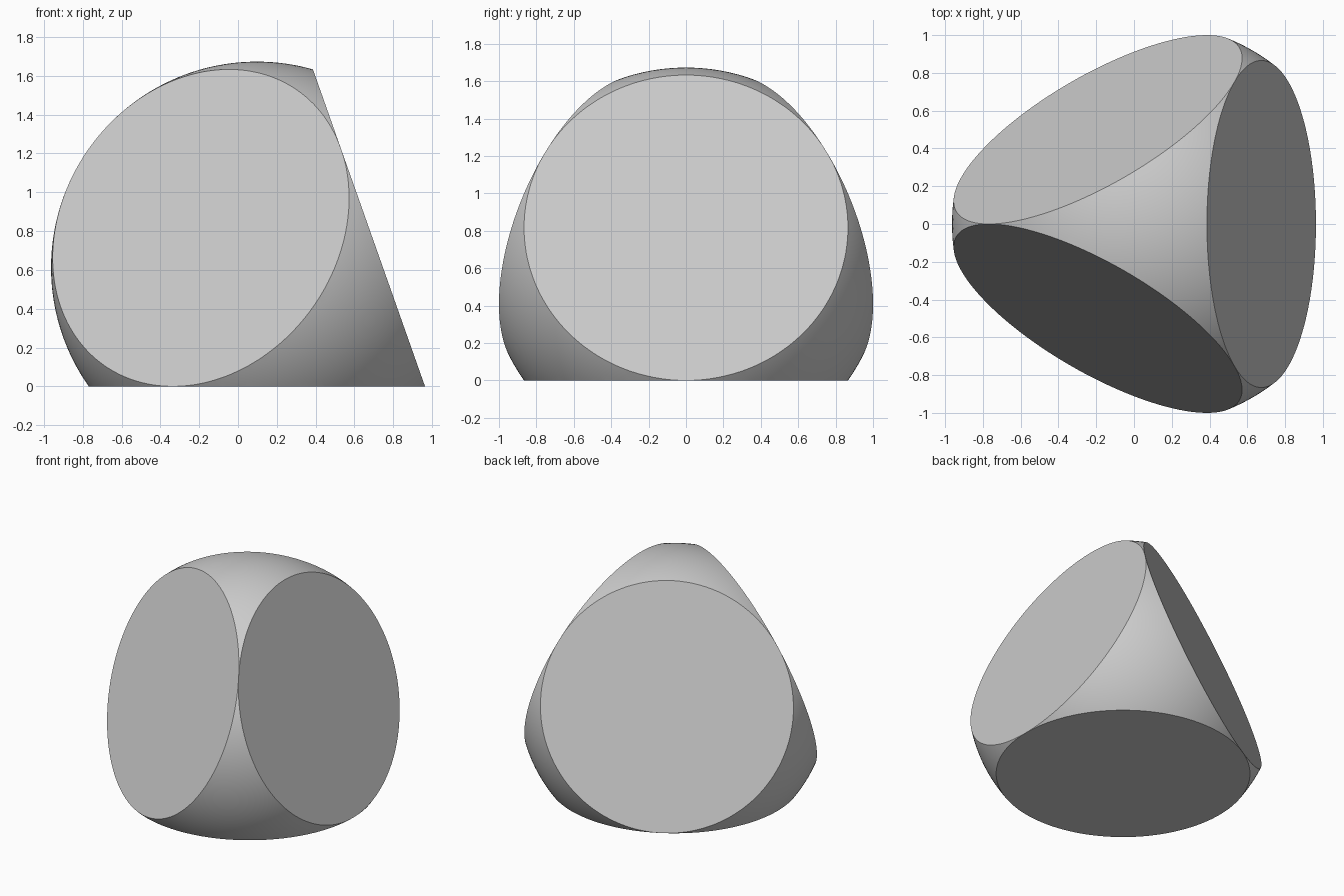
import bpy
import bmesh
from math import sqrt, pi
from mathutils import Vector, Matrix

default = bpy.data.objects.get("Cube")
if default:
    bpy.data.objects.remove(default, do_unlink=True)

# Tetrahedron with edge 3: its midsphere touches every edge, so the cut circles touch too
edge = 3.0
sphere_radius = edge / sqrt(8)
cut_distance = edge / sqrt(24)
circle_radius = edge / sqrt(12)
center = Vector(((sphere_radius - circle_radius) / 2, 0, cut_distance))

# Outward face directions: one down, three around tilted upwards
down = Vector((0, 0, -1))
tilted = Vector((sqrt(8) / 3, 0, 1 / 3))
directions = [down] + [Matrix.Rotation(i * 2 * pi / 3, 3, 'Z') @ tilted for i in range(3)]

# Plain grey for the whole solid
grey = bpy.data.materials.new("light grey")
grey.use_nodes = True
color = (0.6, 0.6, 0.6, 1)
grey.diffuse_color = color
grey.node_tree.nodes["Principled BSDF"].inputs["Base Color"].default_value = color

# Smooth ball
bm = bmesh.new()
bmesh.ops.create_icosphere(bm, subdivisions=6, radius=sphere_radius)
for face in bm.faces:
    face.smooth = True

# Slice off four caps and close each cut with a flat disc
for direction in directions:
    cut = bmesh.ops.bisect_plane(
        bm, geom=bm.verts[:] + bm.edges[:] + bm.faces[:], dist=1e-5,
        plane_co=direction * cut_distance, plane_no=direction, clear_outer=True)
    rim = [e for e in cut["geom_cut"] if isinstance(e, bmesh.types.BMEdge) and e.is_boundary]
    disc = bmesh.ops.edgeloop_fill(bm, edges=rim)["faces"]
    for face in disc:
        face.smooth = False
    for e in rim:
        e.smooth = False

bmesh.ops.recalc_face_normals(bm, faces=bm.faces[:])
mesh = bpy.data.meshes.new("truncated_ball")
bm.to_mesh(mesh)
bm.free()
mesh.materials.append(grey)
ball = bpy.data.objects.new("truncated_ball", mesh)
ball.location = center
bpy.context.collection.objects.link(ball)
